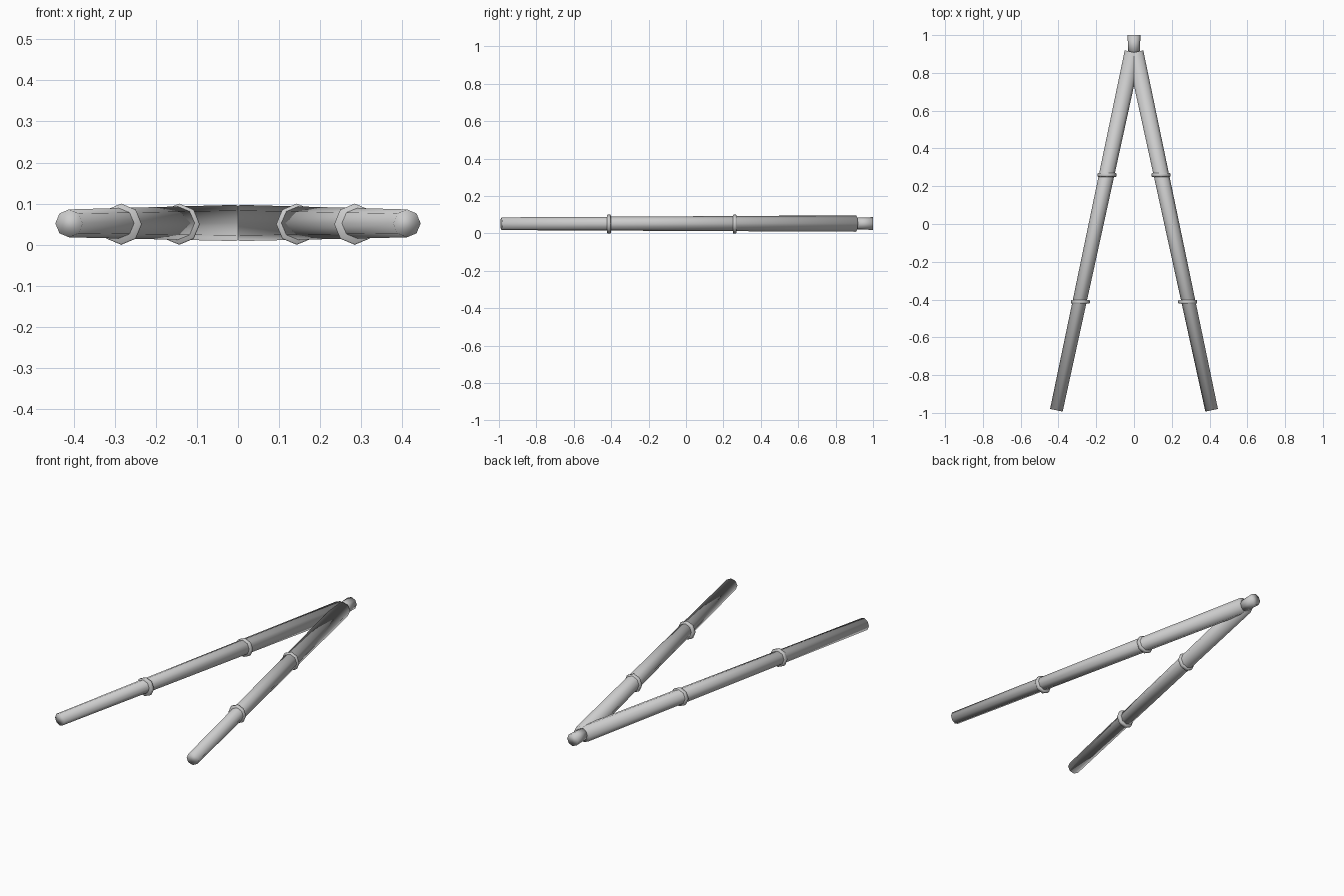
import bpy, bmesh
from mathutils import Vector, Matrix

if "Cube" in bpy.data.objects:
    bpy.data.objects.remove(bpy.data.objects["Cube"])

SIDES = 8
Z = 0.051


def tube(name, start, end, r1, r2, bevel=0.0):
    """Tapered eight-sided tube between two points."""
    a, b = Vector(start), Vector(end)
    d = b - a
    y = d.normalized()
    x = y.cross(Vector((0, 0, 1))).normalized()
    z = x.cross(y)
    rot = Matrix((x, z, -y if x.cross(z).dot(y) < 0 else y)).transposed().to_4x4()
    bm = bmesh.new()
    bmesh.ops.create_cone(bm, cap_ends=True, segments=SIDES, radius1=r1, radius2=r2,
                          depth=d.length, matrix=Matrix.Translation((a + b) / 2) @ rot)
    bmesh.ops.recalc_face_normals(bm, faces=bm.faces)
    if bevel:
        rim = [e for e in bm.edges if any(len(f.verts) > 4 for f in e.link_faces)]
        bmesh.ops.bevel(bm, geom=rim, offset=bevel, segments=1, affect='EDGES')
    for f in bm.faces:
        f.smooth = True
    me = bpy.data.meshes.new(name)
    bm.to_mesh(me)
    bm.free()
    ob = bpy.data.objects.new(name, me)
    bpy.context.collection.objects.link(ob)
    return ob


for side, s in (("left", -1), ("right", 1)):
    # long tapering pole, meeting the other at the tip
    tube(f"{side}_pole", (s * 0.411, -0.986, Z + 0.001), (s * 0.006, 0.91, Z + 0.002), 0.044, 0.034)
    # two bands, square to the y axis
    for i, (x, y) in enumerate(((0.284, -0.412), (0.143, 0.26))):
        tube(f"{side}_band_{i + 1}", (s * x, y - 0.01, 0.05), (s * x, y + 0.01, 0.05), 0.05, 0.05, 0.003)

# short cap joining the poles
tube("tip_cap", (0, 0.90, 0.053), (0, 1.0, 0.053), 0.034, 0.031)
